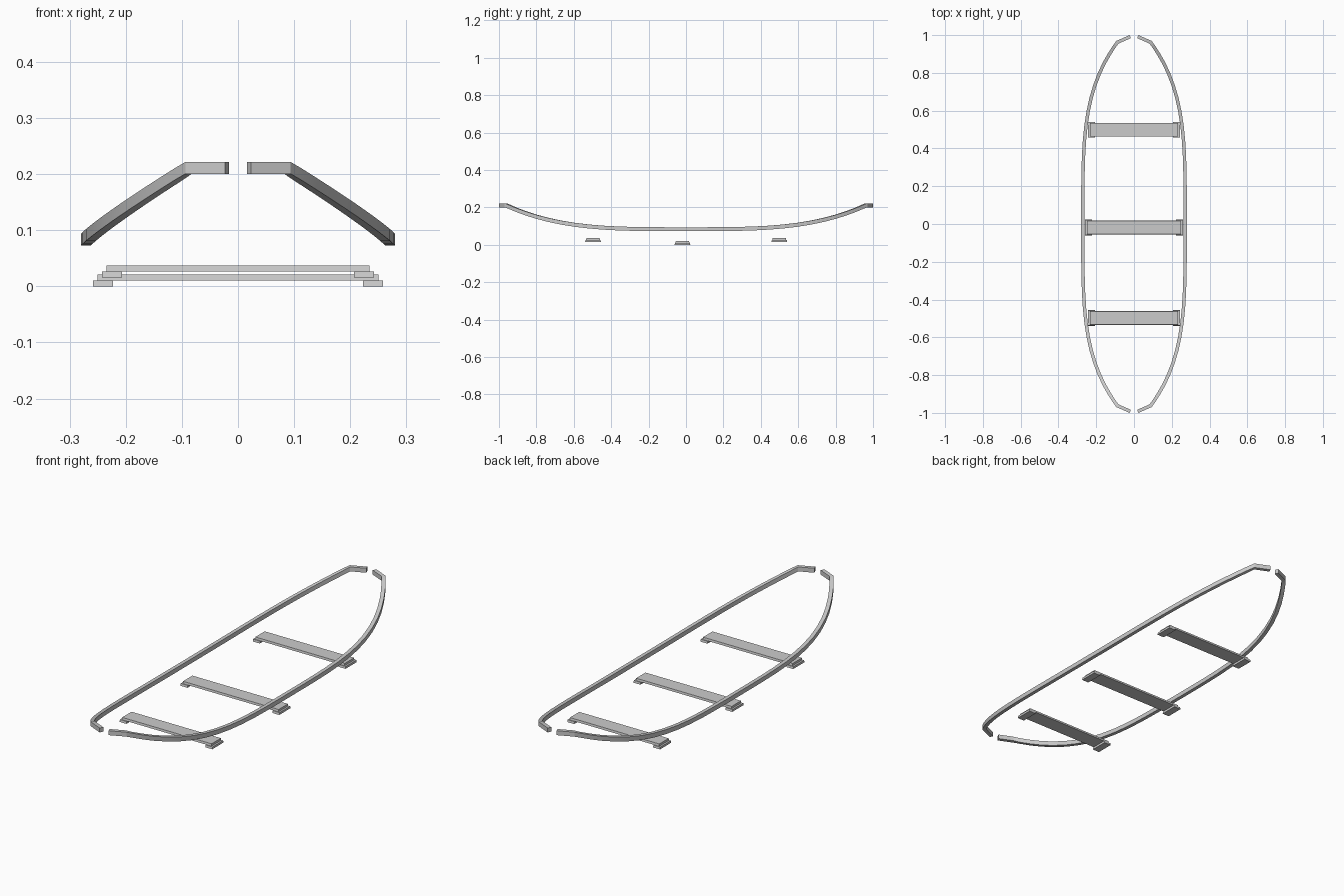
import bpy, bmesh
from mathutils import Vector

if "Cube" in bpy.data.objects:
    bpy.data.objects.remove(bpy.data.objects["Cube"])

grey = bpy.data.materials.new("plain grey")
grey.diffuse_color = (0.6, 0.6, 0.6, 1)
grey.use_nodes = True
grey.node_tree.nodes["Principled BSDF"].inputs["Base Color"].default_value = grey.diffuse_color


def finish(name, bm):
    bmesh.ops.recalc_face_normals(bm, faces=bm.faces)
    mesh = bpy.data.meshes.new(name)
    bm.to_mesh(mesh)
    bm.free()
    mesh.materials.append(grey)
    obj = bpy.data.objects.new(name, mesh)
    bpy.context.collection.objects.link(obj)
    return obj


def add_block(bm, x, y, z0, z1, hx, hy0, hy1):
    """Block whose depth goes from hy0 at the bottom to hy1 at the top."""
    rings = []
    for z, hy in ((z0, hy0), (z1, hy1)):
        rings.append([bm.verts.new((x + sx * hx, y + sy * hy, z))
                      for sx, sy in ((-1, -1), (1, -1), (1, 1), (-1, 1))])
    low, top = rings
    bm.faces.new(low)
    bm.faces.new(top)
    for i in range(4):
        j = (i + 1) % 4
        bm.faces.new((low[i], low[j], top[j], top[i]))


# Gunwale rails: rectangular strip swept along a rising curve
END = 0.962
STEPS = 14
half = []
for i in range(STEPS + 1):
    t = i / STEPS
    y = END * (1 - (1 - t) ** 1.4)
    f = y / END
    half.append(Vector((0.271 - 0.183 * f ** 3.9, y, 0.083 + 0.128 * f ** 3.5)))
half.append(Vector((0.020, 0.992, 0.211)))
path = [Vector((p.x, -p.y, p.z)) for p in reversed(half[1:])] + half

for side, name in ((1, "right_gunwale"), (-1, "left_gunwale")):
    bm = bmesh.new()
    rings = []
    for i, p in enumerate(path):
        a = p - path[i - 1] if i > 0 else path[1] - p
        b = path[i + 1] - p if i < len(path) - 1 else a
        a.z = b.z = 0
        a.normalize()
        tangent = (a + b.normalized()).normalized()
        n = Vector((tangent.y, -tangent.x, 0)) / max(tangent.dot(a), 0.5)
        ring = []
        for w, h in ((-1, -1), (1, -1), (1, 1), (-1, 1)):
            q = p + n * w * 0.0088 + Vector((0, 0, h * 0.0105))
            ring.append(bm.verts.new((q.x * side, q.y, q.z)))
        rings.append(ring)
    for r, s in zip(rings, rings[1:]):
        for k in range(4):
            m = (k + 1) % 4
            bm.faces.new((r[k], r[m], s[m], s[k]))
    bm.faces.new(rings[0])
    bm.faces.new(rings[-1])
    rail = finish(name, bm)
    bpy.ops.object.select_all(action='DESELECT')
    rail.select_set(True)
    bpy.context.view_layer.objects.active = rail
    bpy.ops.object.shade_smooth_by_angle()

# Thwart seats: a plank resting on a cleat at each end
for name, y, z, half_len in (("front", -0.497, 0.016, 0.234),
                             ("middle", -0.019, 0.0, 0.25),
                             ("rear", 0.499, 0.016, 0.234)):
    bm = bmesh.new()
    add_block(bm, 0, y, z + 0.0106, z + 0.021, half_len, 0.037, 0.035)
    finish(name + "_seat", bm)
    bm = bmesh.new()
    for side in (-1, 1):
        add_block(bm, side * (half_len - 0.0095), y, z, z + 0.0104, 0.018, 0.042, 0.040)
    finish(name + "_seat_cleats", bm)
